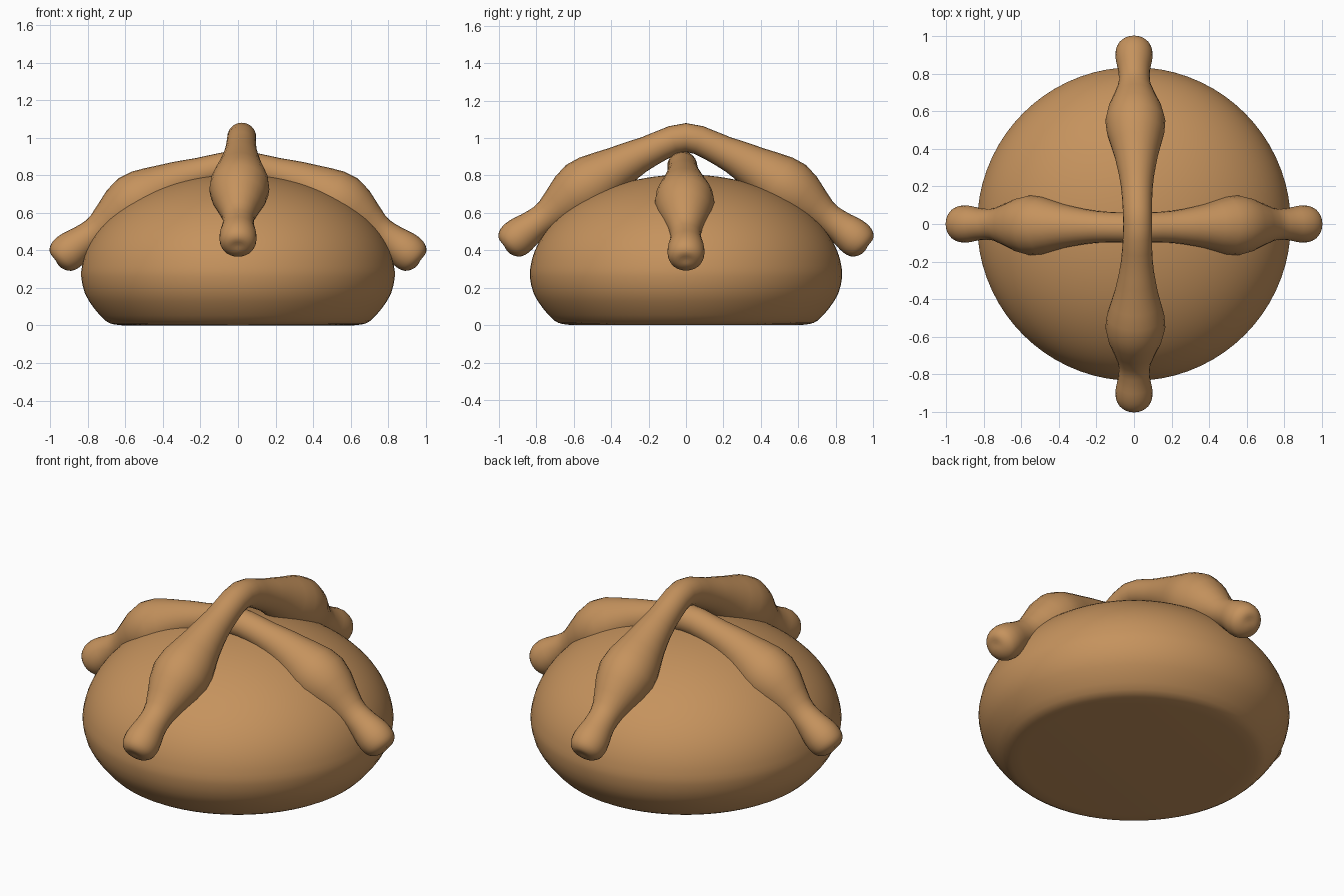
import bpy, bmesh, math
from mathutils import Vector

if "Cube" in bpy.data.objects:
    bpy.data.objects.remove(bpy.data.objects["Cube"])

crust = bpy.data.materials.new("golden crust")
crust.diffuse_color = (0.56, 0.29, 0.11, 1)
crust.use_nodes = True
crust.node_tree.nodes["Principled BSDF"].inputs["Base Color"].default_value = crust.diffuse_color


def catmull(pts, steps):
    """Smooth open curve through points of any dimension."""
    out = []
    for i in range(len(pts) - 1):
        p0, p1 = pts[max(i - 1, 0)], pts[i]
        p2, p3 = pts[i + 1], pts[min(i + 2, len(pts) - 1)]
        for s in range(steps):
            t = s / steps
            out.append([0.5 * (2 * b + (c - a) * t + (2 * a - 5 * b + 4 * c - d) * t * t
                               + (3 * b - a - 3 * c + d) * t ** 3)
                        for a, b, c, d in zip(p0, p1, p2, p3)])
    return out + [list(pts[-1])]


def skin(name, rings, sharp):
    """Join rings of points into a closed, smooth-shaded solid."""
    bm = bmesh.new()
    rows = [[bm.verts.new(p) for p in ring] for ring in rings]
    n = len(rows[0])
    for a, b in zip(rows, rows[1:]):
        for j in range(n):
            k = (j + 1) % n
            bm.faces.new((a[j], a[k], b[k], b[j]))
    bm.faces.new(rows[0])
    bm.faces.new(rows[-1])
    bmesh.ops.recalc_face_normals(bm, faces=bm.faces)
    me = bpy.data.meshes.new(name)
    bm.to_mesh(me)
    bm.free()
    me.materials.append(crust)
    ob = bpy.data.objects.new(name, me)
    bpy.context.collection.objects.link(ob)
    bpy.ops.object.select_all(action='DESELECT')
    ob.select_set(True)
    bpy.context.view_layer.objects.active = ob
    bpy.ops.object.shade_smooth_by_angle(angle=math.radians(sharp))
    return ob


# Round bun: flat base, bulging rim, domed top (radius, height)
profile = [(0.60, 0.0), (0.66, 0.006), (0.705, 0.025), (0.765, 0.09), (0.815, 0.17)]
profile += [(0.835 * math.cos(a), 0.26 + 0.545 * math.sin(a))
            for a in [math.radians(d) for d in range(0, 90, 6)]] + [(0.01, 0.805)]
N = 72
skin("bun", [[(r * math.cos(2 * math.pi * j / N), r * math.sin(2 * math.pi * j / N), z)
              for j in range(N)] for r, z in catmull(profile, 2)], 60)


def bone(name, half, along_x, shift):
    """Dough bone: mirrored half path of (distance, height, radius)."""
    path = [(-d, z, r) for d, z, r in reversed(half[1:])] + list(half)
    path = catmull(path, 3)
    rings, M = [], 24
    for i, (d, z, r) in enumerate(path):
        a, b = path[max(i - 1, 0)], path[min(i + 1, len(path) - 1)]
        t = Vector((b[0] - a[0], b[1] - a[1])).normalized()
        side = shift * (1 - min(abs(d) / 0.85, 1))
        ring = []
        for j in range(M):
            ang = 2 * math.pi * j / M
            u, v = r * math.cos(ang), r * math.sin(ang)
            l, h, w = d - t.y * v, z + t.x * v, side + u
            ring.append((l, w, h) if along_x else (w, l, h))
        rings.append(ring)
    skin(name, rings, 60)


# Shared knobbed end of both bones
def knob(drop):
    return [(d, z - drop, r) for d, z, r in (
        (0.55, 0.725, 0.160), (0.73, 0.59, 0.090), (0.81, 0.535, 0.084),
        (0.87, 0.492, 0.096), (0.91, 0.460, 0.099), (0.943, 0.432, 0.087),
        (0.962, 0.415, 0.055), (0.966, 0.412, 0.01))]


# Lower bone runs left to right, upper bone arches over it front to back
bone("lower_bone", [(0, 0.85, 0.08), (0.2, 0.81, 0.085), (0.37, 0.75, 0.115)] + knob(0.075), True, -0.02)
bone("upper_bone", [(0, 1.003, 0.077), (0.2, 0.928, 0.085), (0.36, 0.845, 0.115)] + knob(0.0), False, 0.02)
